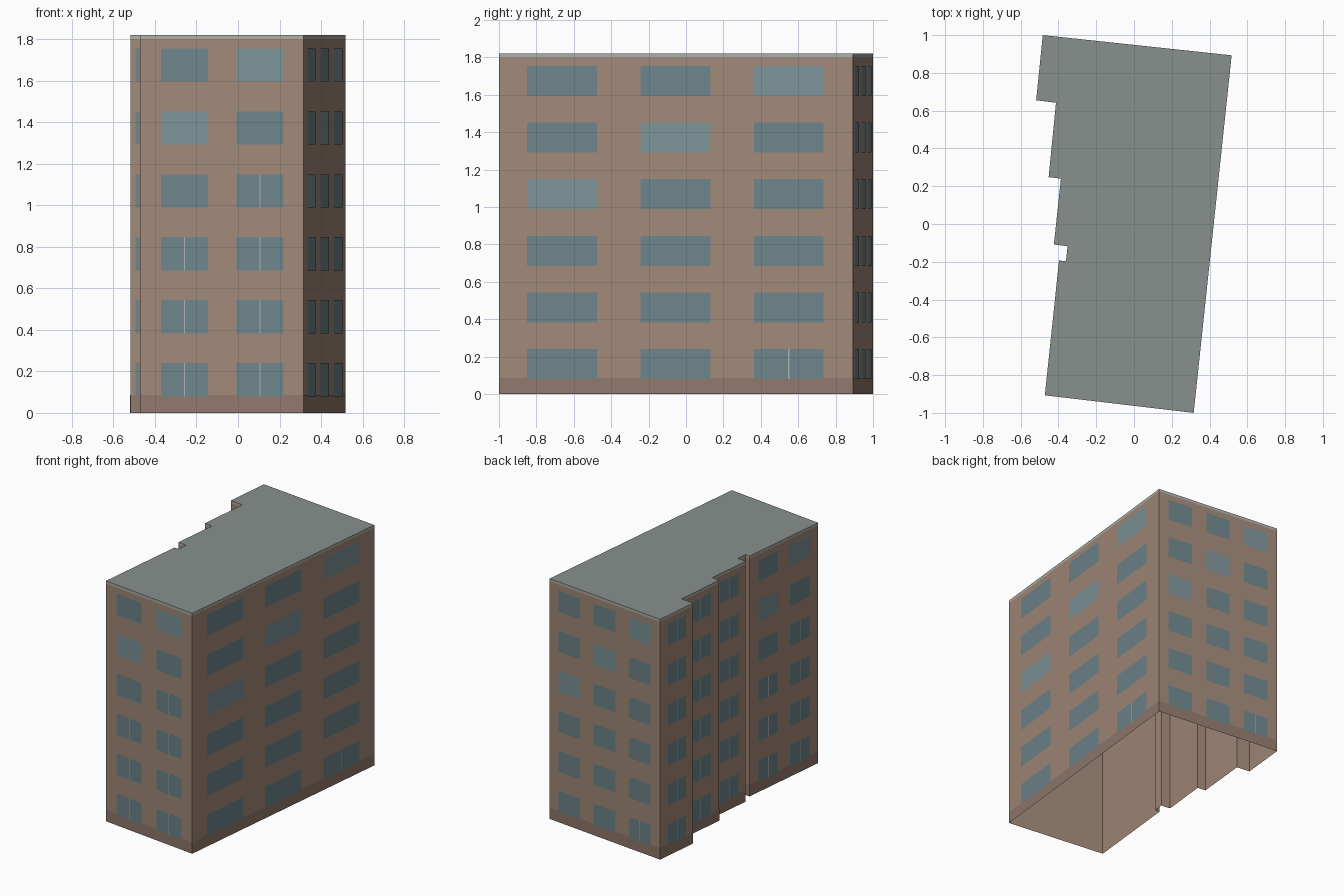
import bpy
import bmesh
from mathutils import Vector

if "Cube" in bpy.data.objects:
    bpy.data.objects.remove(bpy.data.objects["Cube"])

# Footprint, counter-clockwise: x, y, number of window bays on the wall that starts here
PLAN = [
    (-0.472, -0.907, 2), (0.316, -1.0, 3), (0.517, 0.893, 3), (-0.483, 1.0, 1),
    (-0.518, 0.655, 1), (-0.413, 0.642, 1), (-0.452, 0.248, 0), (-0.387, 0.240, 1),
    (-0.424, -0.108, 0), (-0.352, -0.118, 0), (-0.360, -0.197, 0), (-0.397, -0.193, 2),
]
HEIGHT, BAND, PLINTH = 1.82, 1.80, 0.087
ROWS, SILL, PITCH, WIN_H = 6, 0.08, 0.303, 0.16
# Window spans along a wall, as fractions of its length
BAYS = {0: [], 1: [(0.23, 0.78)], 2: [(0.13, 0.415), (0.59, 0.878)],
        3: [(0.08, 0.277), (0.40, 0.597), (0.72, 0.917)]}
CORNERS = [Vector((x, y, 0)) for x, y, n in PLAN]
WALLS = [(CORNERS[i], CORNERS[(i + 1) % len(PLAN)], PLAN[i][2]) for i in range(len(PLAN))]


def build(name, color, quads):
    """One object made from flat polygons, in one colour."""
    bm = bmesh.new()
    for quad in quads:
        bm.faces.new([bm.verts.new(p) for p in quad])
    bmesh.ops.remove_doubles(bm, verts=bm.verts, dist=1e-5)
    mesh = bpy.data.meshes.new(name)
    bm.to_mesh(mesh)
    bm.free()
    mat = bpy.data.materials.new(name)
    mat.diffuse_color = (*color, 1)
    mat.use_nodes = True
    mat.node_tree.nodes["Principled BSDF"].inputs["Base Color"].default_value = mat.diffuse_color
    mesh.materials.append(mat)
    obj = bpy.data.objects.new(name, mesh)
    bpy.context.collection.objects.link(obj)
    return obj


def panel(a, b, f0, f1, z0, z1, out=0.0):
    """Upright rectangle on wall a-b between two fractions, moved outward a little."""
    d = b - a
    shift = Vector((d.y, -d.x, 0)).normalized() * out
    p, q = a + d * f0 + shift, a + d * f1 + shift
    up0, up1 = Vector((0, 0, z0)), Vector((0, 0, z1))
    return [p + up0, q + up0, q + up1, p + up1]


# Shell: open underneath, with roof and edge band
build("walls", (0.36, 0.25, 0.19), [panel(a, b, 0, 1, 0, BAND) for a, b, n in WALLS])
build("roof_edge_band", (0.42, 0.43, 0.39), [panel(a, b, 0, 1, BAND, HEIGHT) for a, b, n in WALLS])
build("roof", (0.25, 0.28, 0.265), [[c + Vector((0, 0, HEIGHT)) for c in CORNERS]])
build("plinth", (0.28, 0.19, 0.15), [panel(a, b, 0, 1, 0, PLINTH, 0.001) for a, b, n in WALLS])

# Windows: a diagonal of lighter panes, and split panes on the lower floors
dark, light, bars = [], [], []
for a, b, n in WALLS:
    half_bar = 0.003 / (b - a).length
    for col, (f0, f1) in enumerate(BAYS[n]):
        for row in range(ROWS):
            z = SILL + row * PITCH
            step = ROWS - 1 - row + col
            group = light if n > 1 and step == n - 1 else dark
            group.append(panel(a, b, f0, f1, z, z + WIN_H, 0.002))
            if step >= 4 * n - 5:
                mid = (f0 + f1) / 2
                bars.append(panel(a, b, mid - half_bar, mid + half_bar, z, z + WIN_H, 0.003))

build("windows", (0.155, 0.235, 0.26), dark)
build("light_windows", (0.20, 0.29, 0.31), light)
build("window_bars", (0.42, 0.45, 0.44), bars)
